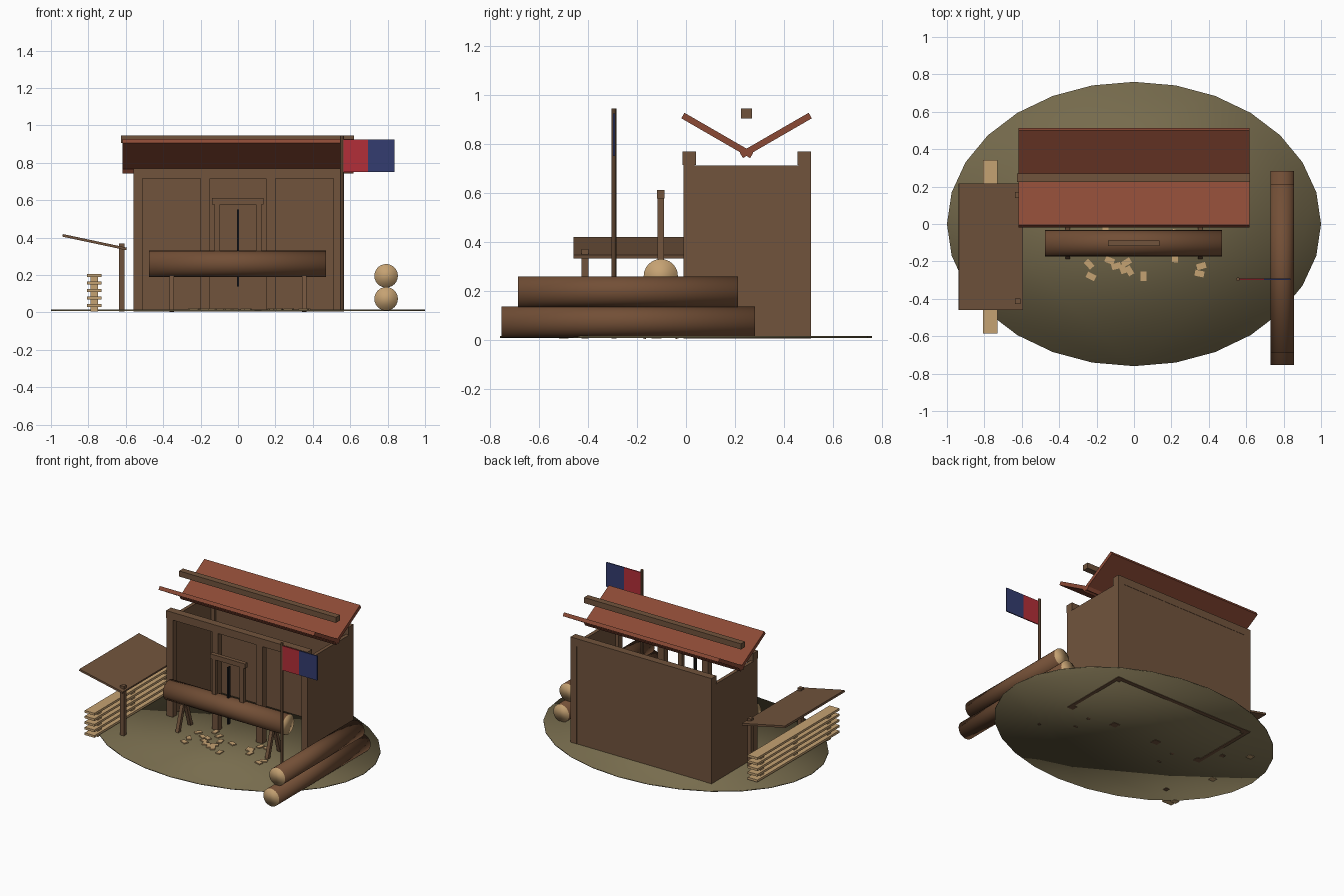
import bpy, bmesh, math, random
from mathutils import Vector, Matrix

if "Cube" in bpy.data.objects:
    bpy.data.objects.remove(bpy.data.objects["Cube"])

random.seed(4)


def material(name, rgb):
    m = bpy.data.materials.new(name)
    m.diffuse_color = (*rgb, 1)
    m.use_nodes = True
    m.node_tree.nodes["Principled BSDF"].inputs["Base Color"].default_value = m.diffuse_color
    return m


WOOD = material("shed_wood", (0.165, 0.088, 0.046))
ROOF = material("rust_roof", (0.26, 0.068, 0.036))
BARK = material("log_bark", (0.17, 0.078, 0.037))
TAN = material("fresh_cut_wood", (0.56, 0.36, 0.17))
EARTH = material("trodden_earth", (0.185, 0.15, 0.075))
RED = material("flag_red", (0.45, 0.028, 0.04))
BLUE = material("flag_blue", (0.033, 0.045, 0.16))
STEEL = material("dark_blade", (0.01, 0.01, 0.012))


def add(name, bm, mats, smooth=False):
    me = bpy.data.meshes.new(name)
    for f in bm.faces:
        f.smooth = smooth
    bm.to_mesh(me)
    bm.free()
    for m in mats:
        me.materials.append(m)
    ob = bpy.data.objects.new(name, me)
    bpy.context.collection.objects.link(ob)
    return ob


def block(name, centre, size, mat, rot=None):
    """Box by centre and size, with an optional rotation matrix."""
    bm = bmesh.new()
    turn = rot.to_4x4() if rot else Matrix()
    bmesh.ops.create_cube(bm, size=1, matrix=Matrix.Translation(centre) @ turn
                          @ Matrix.Diagonal((*size, 1)))
    return add(name, bm, [mat])


def box(name, x0, x1, y0, y1, z0, z1, mat):
    return block(name, ((x0 + x1) / 2, (y0 + y1) / 2, (z0 + z1) / 2),
                 (x1 - x0, y1 - y0, z1 - z0), mat)


def strut(name, a, b, w, mat):
    """Square bar from a to b."""
    a, b = Vector(a), Vector(b)
    d = b - a
    rot = d.to_track_quat('Z', 'Y').to_matrix()
    return block(name, (a + b) / 2, (w, w, d.length), mat, rot)


def log(name, a, b, r):
    """Round log with pale sawn ends."""
    a, b = Vector(a), Vector(b)
    d = b - a
    bm = bmesh.new()
    bmesh.ops.create_cone(bm, cap_ends=True, segments=24, radius1=r, radius2=r, depth=d.length,
                          matrix=Matrix.Translation((a + b) / 2)
                          @ d.to_track_quat('Z', 'Y').to_matrix().to_4x4())
    for f in bm.faces:
        f.material_index = 1 if len(f.verts) > 4 else 0
    return add(name, bm, [BARK, TAN], True)


# Oval ground pad
bm = bmesh.new()
bmesh.ops.create_cone(bm, cap_ends=True, segments=28, radius1=1, radius2=1, depth=0.008,
                      matrix=Matrix.Translation((0, 0, 0.011)) @ Matrix.Diagonal((1, 0.76, 1, 1)))
add("ground_pad", bm, [EARTH], True)

# Shed: open front with four posts, solid sides and a three-panel back
for i, x in enumerate((-0.535, -0.175, 0.175, 0.535)):
    box(f"front_post_{i}", x - 0.025, x + 0.025, -0.01, 0.035, 0.004, 0.715, WOOD)
for side, s in (("left", -1), ("right", 1)):
    block(f"{side}_wall", (s * 0.547, 0.25, 0.358), (0.025, 0.52, 0.708), WOOD)
    block(f"{side}_back_post", (s * 0.535, 0.485, 0.36), (0.05, 0.05, 0.71), WOOD)
for i in range(3):
    x = -0.56 + i * 0.3733
    box(f"back_panel_{i}", x, x + 0.3733, 0.48, 0.508, 0.004, 0.715, WOOD)
box("front_top_beam", -0.56, 0.56, -0.015, 0.04, 0.715, 0.77, WOOD)
box("back_top_beam", -0.56, 0.56, 0.455, 0.51, 0.715, 0.77, WOOD)

# V-shaped roof slabs and the beam over the valley
for name, y, s in (("front_roof", 0.128, -1), ("back_roof", 0.367, 1)):
    block(name, (0, y, 0.835), (1.235, 0.325, 0.026), ROOF,
          Matrix.Rotation(s * math.radians(30), 3, 'X'))
box("roof_beam", -0.625, 0.62, 0.225, 0.27, 0.905, 0.945, WOOD)

# Log on two trestles
log("work_log", (-0.475, -0.103, 0.26), (0.47, -0.103, 0.26), 0.07)
for n, x in (("left", -0.355), ("right", 0.355)):
    for s in (-1, 1):
        strut(f"{n}_trestle_leg_{'front' if s < 0 else 'back'}",
              (x, -0.103 + s * 0.073, 0.006), (x, -0.103 + s * 0.008, 0.22), 0.025, WOOD)

# Frame saw set in the log
for s in (-1, 1):
    block(f"saw_upright_{'left' if s < 0 else 'right'}", (s * 0.11, -0.103, 0.405),
          (0.03, 0.028, 0.35), WOOD)
box("saw_top_bar", -0.14, 0.137, -0.118, -0.088, 0.578, 0.612, WOOD)
box("saw_blade", -0.005, 0.005, -0.115, -0.091, 0.14, 0.55, STEEL)

# Two stacked logs on the right
log("lower_log", (0.792, -0.755, 0.073), (0.792, 0.283, 0.073), 0.063)
log("upper_log", (0.792, -0.687, 0.196), (0.792, 0.213, 0.196), 0.063)

# Lean-to board roof on two posts
block("lean_to_roof", (-0.767, -0.122, 0.376), (0.35, 0.675, 0.014), WOOD,
      Matrix.Rotation(math.radians(12), 3, 'Y'))
for n, y in (("front", -0.413), ("back", 0.155)):
    box(f"lean_to_{n}_post", -0.635, -0.606, y - 0.015, y + 0.015, 0.004, 0.37, WOOD)

# Plank stack with spacers
for i in range(5):
    z = 0.037 + i * 0.04
    box(f"plank_{i}", -0.807, -0.73, -0.585, 0.343, z - 0.008, z + 0.008, TAN)
    for j, y in enumerate((-0.5, -0.12, 0.26)):
        box(f"spacer_{i}_{j}", -0.788, -0.748, y - 0.02, y + 0.02, z - 0.032, z - 0.008, TAN)

# Flag
bm = bmesh.new()
bmesh.ops.create_cone(bm, cap_ends=True, segments=8, radius1=0.01, radius2=0.01, depth=0.941,
                      matrix=Matrix.Translation((0.556, -0.295, 0.4745)))
add("flag_pole", bm, [WOOD])
box("flag_red_half", 0.563, 0.695, -0.299, -0.291, 0.75, 0.925, RED)
box("flag_blue_half", 0.695, 0.837, -0.299, -0.291, 0.75, 0.925, BLUE)

# Wood chips on the ground
chips = [(-0.24, -0.215), (-0.23, -0.28), (-0.13, -0.195), (-0.095, -0.225), (-0.06, -0.24),
         (-0.025, -0.25), (0.05, -0.28), (-0.04, -0.205), (0.22, -0.18), (0.36, -0.225),
         (0.35, -0.265)]
chips += [(random.uniform(-0.28, 0.32), random.uniform(-0.16, -0.03)) for _ in range(11)]
for i, (x, y) in enumerate(chips):
    block(f"wood_chip_{i}", (x, y, 0.018), (0.05, 0.032, 0.008), TAN,
          Matrix.Rotation(random.uniform(0, math.pi), 3, 'Z'))
